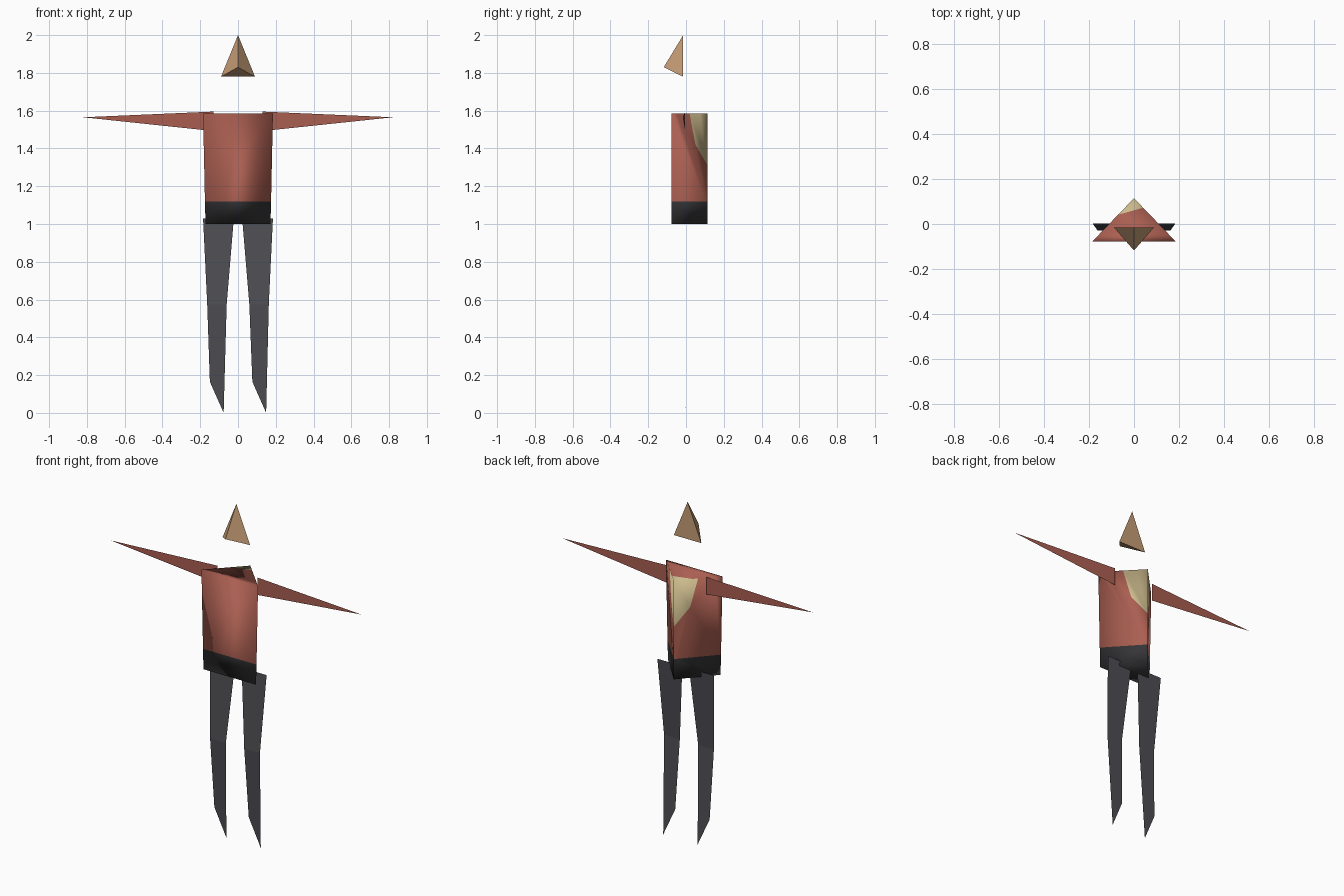
import bpy
import bmesh
from mathutils import Vector

cube = bpy.data.objects.get("Cube")
if cube:
    bpy.data.objects.remove(cube, do_unlink=True)


def make_material(name, rgb):
    mat = bpy.data.materials.new(name)
    mat.use_nodes = True
    color = (*[c ** 2.2 for c in rgb], 1)
    mat.diffuse_color = color
    mat.node_tree.nodes["Principled BSDF"].inputs["Base Color"].default_value = color
    return mat


RED = make_material("faded_red", (0.66, 0.37, 0.32))
TAN = make_material("pale_tan", (0.80, 0.73, 0.55))
BELT = make_material("dark_charcoal", (0.22, 0.22, 0.23))
GREY = make_material("charcoal", (0.31, 0.31, 0.33))
SKIN = make_material("skin", (0.77, 0.61, 0.46))


def add_object(name, bm, mats, smooth=False):
    mesh = bpy.data.meshes.new(name)
    bm.to_mesh(mesh)
    bm.free()
    for mat in mats:
        mesh.materials.append(mat)
    for poly in mesh.polygons:
        poly.use_smooth = smooth
    obj = bpy.data.objects.new(name, mesh)
    bpy.context.collection.objects.link(obj)
    return obj


def polygons(points, faces):
    bm = bmesh.new()
    verts = [bm.verts.new(p) for p in points]
    for face in faces:
        bm.faces.new([verts[i] for i in face])
    return bm


def cut(bm, faces, point, normal):
    parts = {e for f in faces for e in [f, *f.edges, *f.verts]}
    bmesh.ops.bisect_plane(bm, geom=list(parts), plane_co=point, plane_no=normal)


# Torso: capped triangular prism with a belt band and a tan patch on the back
BELT_TOP, TOP = 1.12, 1.585
points = []
for z, half_width in ((1.0, 0.172), (BELT_TOP, 0.175), (TOP, 0.185)):
    points += [(-half_width, -0.077, z), (half_width, -0.077, z), (0, 0.115, z)]
walls = [(r + i, r + (i + 1) % 3, r + 3 + (i + 1) % 3, r + 3 + i)
         for r in (0, 3) for i in range(3)]
torso = polygons(points, walls + [(2, 1, 0), (6, 7, 8)])

# Limits of the patch: two sloping cuts on the back walls, one on the cap
steep = (Vector((0, 0.05, 1.42)), Vector((0, 0.16, 0.03)))
shallow = (Vector((0, 0.115, 1.31)), Vector((0, 0.11, 0.065)))
shoulder = (Vector((0.05, 0.075, TOP)), Vector((-0.035, 0.125, 0)))


def is_cap(face):
    return face.calc_center_median().z > TOP - 0.001


def is_back(face):
    return face.normal.y > 0.1 and face.calc_center_median().z > BELT_TOP


torso.normal_update()
for plane in (steep, shallow):
    cut(torso, [f for f in torso.faces if is_back(f)], *plane)
cut(torso, [f for f in torso.faces if is_cap(f)], *shoulder)
torso.normal_update()
for face in torso.faces:
    center = face.calc_center_median()
    limits = [shoulder] if is_cap(face) else [steep, shallow] if is_back(face) else []
    if center.z < BELT_TOP:
        face.material_index = 2
    elif limits and all((center - p).dot(n) > 0 for p, n in limits):
        face.material_index = 1
add_object("torso", torso, [RED, TAN, BELT], smooth=True)

# Head: four-sided wedge pointing forward
head = polygons([(0, -0.015, 2), (-0.09, -0.015, 1.78), (0.09, -0.015, 1.78), (0, -0.118, 1.83)],
                [(0, 1, 3), (0, 3, 2), (0, 2, 1), (1, 2, 3)])
add_object("head", head, [SKIN])

for side, label in ((1, "left"), (-1, "right")):
    # Arm: flat tapering triangle
    arm = polygons([(side * 0.13, -0.004, 1.595), (side * 0.13, -0.004, 1.492),
                    (side * 0.82, -0.017, 1.565)], [(0, 1, 2)])
    add_object(label + "_arm", arm, [RED])

    # Leg: flat strip bent at the knee, with both feet cut on the same slant
    rows = [(0.022, 0.185, 1.03, 0.003), (0.06, 0.163, 0.575, -0.028), (0.076, 0.149, 0, 0)]
    strip = []
    for inner, outer, z, y in rows:
        low, high = sorted((side * inner, side * outer))
        raised = 0.165 if z == 0 else z
        strip += [(low, y - 0.008 if z == 0 else y, raised), (high, y, z)]
    leg = polygons(strip, [(0, 2, 3, 1), (2, 4, 5, 3)])
    add_object(label + "_leg", leg, [GREY])
